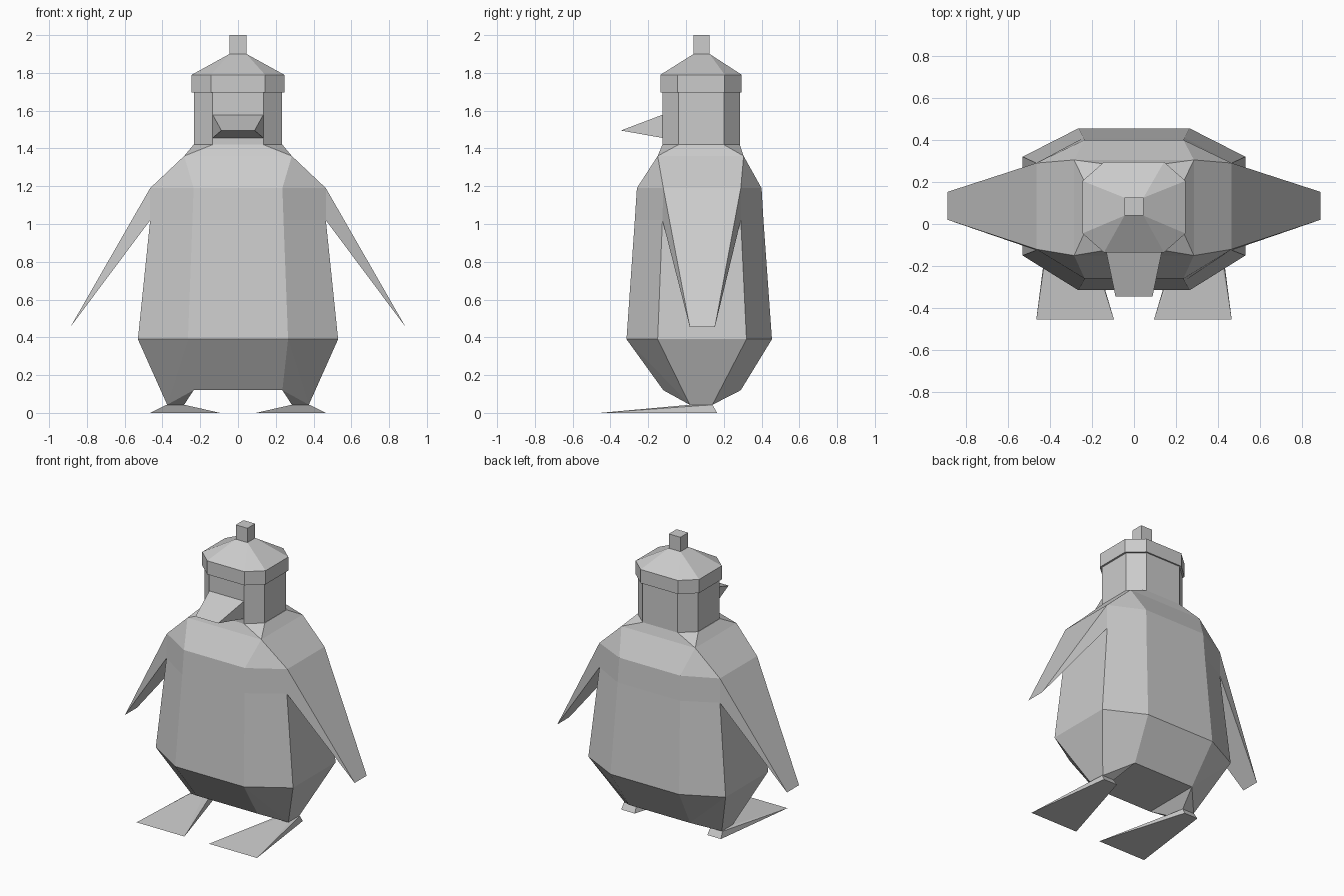
import bpy, bmesh

if "Cube" in bpy.data.objects:
    bpy.data.objects.remove(bpy.data.objects["Cube"])


def finish(name, bm):
    bmesh.ops.remove_doubles(bm, verts=bm.verts, dist=1e-4)
    bmesh.ops.recalc_face_normals(bm, faces=bm.faces)
    me = bpy.data.meshes.new(name)
    bm.to_mesh(me)
    bm.free()
    ob = bpy.data.objects.new(name, me)
    bpy.context.collection.objects.link(ob)
    return ob


def ring(z, x_side, x_front, y_front, y_side0, y_side1, y_back):
    """Chamfered rectangle; equal values collapse the chamfers to corners."""
    return [(x_front, y_front, z), (x_side, y_side0, z), (x_side, y_side1, z), (x_front, y_back, z),
            (-x_front, y_back, z), (-x_side, y_side1, z), (-x_side, y_side0, z), (-x_front, y_front, z)]


def loft(name, specs):
    bm = bmesh.new()
    rings = [[bm.verts.new(p) for p in ring(*s)] for s in specs]
    for a, b in zip(rings, rings[1:]):
        for i in range(8):
            j = (i + 1) % 8
            bm.faces.new((a[i], a[j], b[j], b[i]))
    bm.faces.new(rings[0][::-1])
    bm.faces.new(rings[-1])
    bmesh.ops.dissolve_degenerate(bm, dist=1e-4, edges=bm.edges)
    return finish(name, bm)


def hull(name, pts, side=1):
    bm = bmesh.new()
    for x, y, z in pts:
        bm.verts.new((x * side, y, z))
    bmesh.ops.convex_hull(bm, input=bm.verts)
    bmesh.ops.dissolve_limit(bm, angle_limit=0.01, verts=bm.verts, edges=bm.edges)
    return finish(name, bm)


def bar(x, z, y0, y1):
    """Two points running front to back."""
    return [(x, y0, z), (x, y1, z)]


# Torso with shoulders
loft("body", [
    (0.12, 0.235, 0.235, -0.12, -0.12, 0.29, 0.29),
    (0.39, 0.53, 0.265, -0.315, -0.15, 0.32, 0.455),
    (1.02, 0.465, 0.241, -0.271, -0.125, 0.29, 0.41),
    (1.19, 0.465, 0.235, -0.26, -0.12, 0.29, 0.40),
    (1.36, 0.285, 0.285, -0.15, -0.15, 0.305, 0.305),
    (1.42, 0.235, 0.135, -0.125, -0.04, 0.20, 0.285)])

# Head, hat and bobble
loft("head", [(z, 0.232, 0.135, -0.125, -0.04, 0.20, 0.285) for z in (1.42, 1.70)])
loft("hat", [
    (1.695, 0.245, 0.143, -0.135, -0.045, 0.205, 0.295),
    (1.79, 0.245, 0.143, -0.135, -0.045, 0.205, 0.295),
    (1.90, 0.045, 0.045, 0.04, 0.04, 0.125, 0.125)])
loft("hat_bobble", [(z, 0.045, 0.045, 0.04, 0.04, 0.125, 0.125) for z in (1.90, 2.0)])

# Beak
hull("beak", [(s * x, y, z) for s in (-1, 1)
              for x, y, z in ((0.135, -0.12, 1.58), (0.135, -0.12, 1.455), (0.088, -0.345, 1.495))])

for side, label in ((1, "left"), (-1, "right")):
    # Wing wedge
    hull(label + "_wing", bar(0.465, 1.19, -0.12, 0.29) + bar(0.465, 1.02, -0.125, 0.29)
         + bar(0.887, 0.455, 0.02, 0.153), side)
    # Leg tapering to the ankle
    hull(label + "_leg", bar(0.53, 0.39, -0.15, 0.32) + bar(0.265, 0.39, -0.315, 0.455)
         + bar(0.235, 0.12, -0.12, 0.29) + bar(0.285, 0.043, 0.02, 0.14)
         + bar(0.375, 0.043, 0.02, 0.14), side)
    # Webbed foot
    hull(label + "_foot", bar(0.285, 0.043, 0.02, 0.14) + bar(0.38, 0.043, 0.02, 0.14)
         + [(0.095, -0.455, 0), (0.465, -0.455, 0), (0.28, 0.165, 0), (0.385, 0.165, 0)], side)
